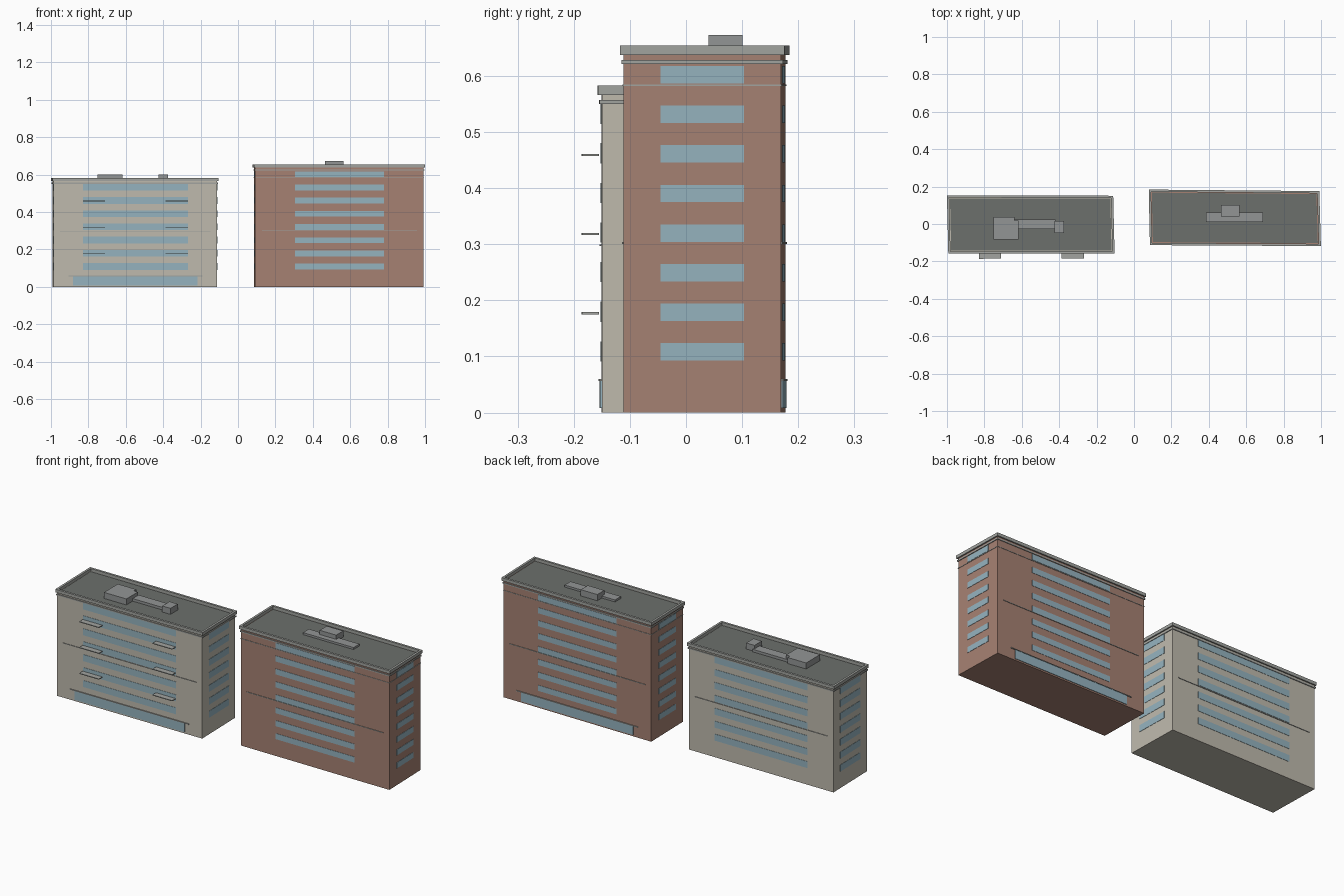
import bpy
from mathutils import Vector

if "Cube" in bpy.data.objects:
    bpy.data.objects.remove(bpy.data.objects["Cube"])


def material(name, rgb):
    m = bpy.data.materials.new(name)
    m.diffuse_color = (*rgb, 1)
    m.use_nodes = True
    m.node_tree.nodes["Principled BSDF"].inputs["Base Color"].default_value = m.diffuse_color
    return m


BEIGE = material("beige_wall", (0.52, 0.49, 0.42))
BRICK = material("brick_wall", (0.38, 0.22, 0.17))
GLASS = material("glass", (0.30, 0.45, 0.52))
ROOF = material("roofing", (0.15, 0.16, 0.15))
TRIM = material("trim", (0.36, 0.37, 0.35))
UNIT = material("roof_unit", (0.29, 0.30, 0.30))


def make(name, verts, faces, mat):
    me = bpy.data.meshes.new(name)
    me.from_pydata([tuple(v) for v in verts], [], faces)
    me.materials.append(mat)
    ob = bpy.data.objects.new(name, me)
    bpy.context.collection.objects.link(ob)
    return ob


def at(loop, z):
    return [Vector((p[0], p[1], z)) for p in loop]


def prism(name, loop, z0, z1, mat):
    """Upright prism over a counter-clockwise plan outline."""
    n = len(loop)
    sides = [(i, (i + 1) % n, (i + 1) % n + n, i + n) for i in range(n)]
    caps = [tuple(reversed(range(n))), tuple(range(n, 2 * n))]
    return make(name, at(loop, z0) + at(loop, z1), sides + caps, mat)


def box(name, x0, x1, y0, y1, z0, z1, mat):
    return prism(name, [(x0, y0), (x1, y0), (x1, y1), (x0, y1)], z0, z1, mat)


def normal(p, q):
    d = (Vector(q) - Vector(p)).normalized()
    return Vector((d.y, -d.x))


def offset(loop, d):
    """Move every side of the outline outwards by d."""
    out = []
    for i, p in enumerate(loop):
        a = normal(loop[i - 1], p)
        b = normal(p, loop[(i + 1) % len(loop)])
        out.append(Vector(p) + (a + b) * d / (1 + a.dot(b)))
    return out


def ring(name, loop, inner, outer, z0, z1, mat):
    """Rectangular-section band that runs round the outline."""
    a, b = offset(loop, outer), offset(loop, inner)
    n = len(loop)
    verts = at(a, z0) + at(a, z1) + at(b, z1) + at(b, z0)
    faces = [(k * n + i, k * n + (i + 1) % n,
              (k + 1) % 4 * n + (i + 1) % n, (k + 1) % 4 * n + i)
             for k in range(4) for i in range(n)]
    return make(name, verts, faces, mat)


def panel(name, loop, side, s0, s1, z0, z1, depth, mat, near=-0.001):
    """Slab on one facade; s0..s1 is the fraction along the side."""
    p, q = Vector(loop[side]), Vector(loop[(side + 1) % 4])
    n = normal(p, q)
    a, b = p.lerp(q, s0), p.lerp(q, s1)
    return prism(name, [a + n * depth, b + n * depth, b + n * near, a + n * near],
                 z0, z1, mat)


def building(tag, plan, wall, top, floors, long_span, short_span, z_first, pane,
             shop_side, bands):
    prism(tag + "_walls", plan, 0, top, wall)
    prism(tag + "_roof", offset(plan, -0.009), top - 0.002, top + 0.002, ROOF)
    ring(tag + "_parapet", plan, -0.005, 0.007, top, top + 0.017, TRIM)
    ring(tag + "_cornice", plan, -0.002, 0.004, top - 0.016, top - 0.009, TRIM)
    # window strips on every floor of all four facades
    for side in range(4):
        s0, s1 = short_span[side // 2] if side % 2 else long_span[side // 2]
        for f in range(floors):
            z = z_first + f * 0.0706
            panel(f"{tag}_window_strip_{side}_{f}", plan, side, s0, s1,
                  z, z + pane, 0.0015, GLASS)
    # thin string courses on the long facades
    for side in (0, 2):
        for k, z in enumerate(bands):
            panel(f"{tag}_band_{side}_{k}", plan, side, 0.04, 0.96,
                  z - 0.0015, z + 0.0015, 0.003, TRIM)
    # ground floor glazing and its canopy
    panel(tag + "_shopfront", plan, shop_side, 0.12, 0.88, 0.008, 0.056, 0.003, GLASS)
    panel(tag + "_shop_canopy", plan, shop_side, 0.09, 0.91, 0.056, 0.060, 0.005, TRIM)


# plan outlines: front left, front right, back right, back left
PLAN_A = [(-0.986, -0.151), (-0.111, -0.150), (-0.118, 0.144), (-0.993, 0.146)]
PLAN_B = [(0.092, -0.106), (0.992, -0.111), (0.984, 0.169), (0.086, 0.177)]

building("beige_block", PLAN_A, BEIGE, 0.566, 7, [(0.18, 0.82)] * 2,
         [(0.2, 0.8)] * 2, 0.091, 0.036, 0, [0.298])
building("brick_block", PLAN_B, BRICK, 0.637, 8, [(0.235, 0.765)] * 2,
         [(0.235, 0.765)] * 2, 0.0925, 0.031, 2, [0.302])
ring("brick_block_upper_band", PLAN_B, -0.001, 0.002, 0.582, 0.585, TRIM)

# balcony slabs on the beige front
for i, z in enumerate((0.177, 0.318, 0.459)):
    for label, s0, s1 in (("left", 0.18, 0.315), ("right", 0.685, 0.82)):
        panel(f"balcony_{label}_{i}", PLAN_A, 0, s0, s1, z - 0.002, z + 0.002,
              0.035, TRIM, near=0.005)

# rooftop plant
box("beige_plant_room", -0.752, -0.617, -0.082, 0.018, 0.567, 0.601, UNIT)
box("beige_plant_room_annex", -0.752, -0.640, 0.018, 0.038, 0.567, 0.601, UNIT)
box("beige_duct", -0.64, -0.42, -0.027, 0.025, 0.567, 0.582, UNIT)
box("beige_vent", -0.425, -0.375, -0.047, 0.016, 0.567, 0.601, UNIT)
box("brick_duct", 0.385, 0.69, 0.011, 0.062, 0.638, 0.650, UNIT)
box("brick_plant_room", 0.465, 0.565, 0.040, 0.101, 0.638, 0.673, UNIT)
